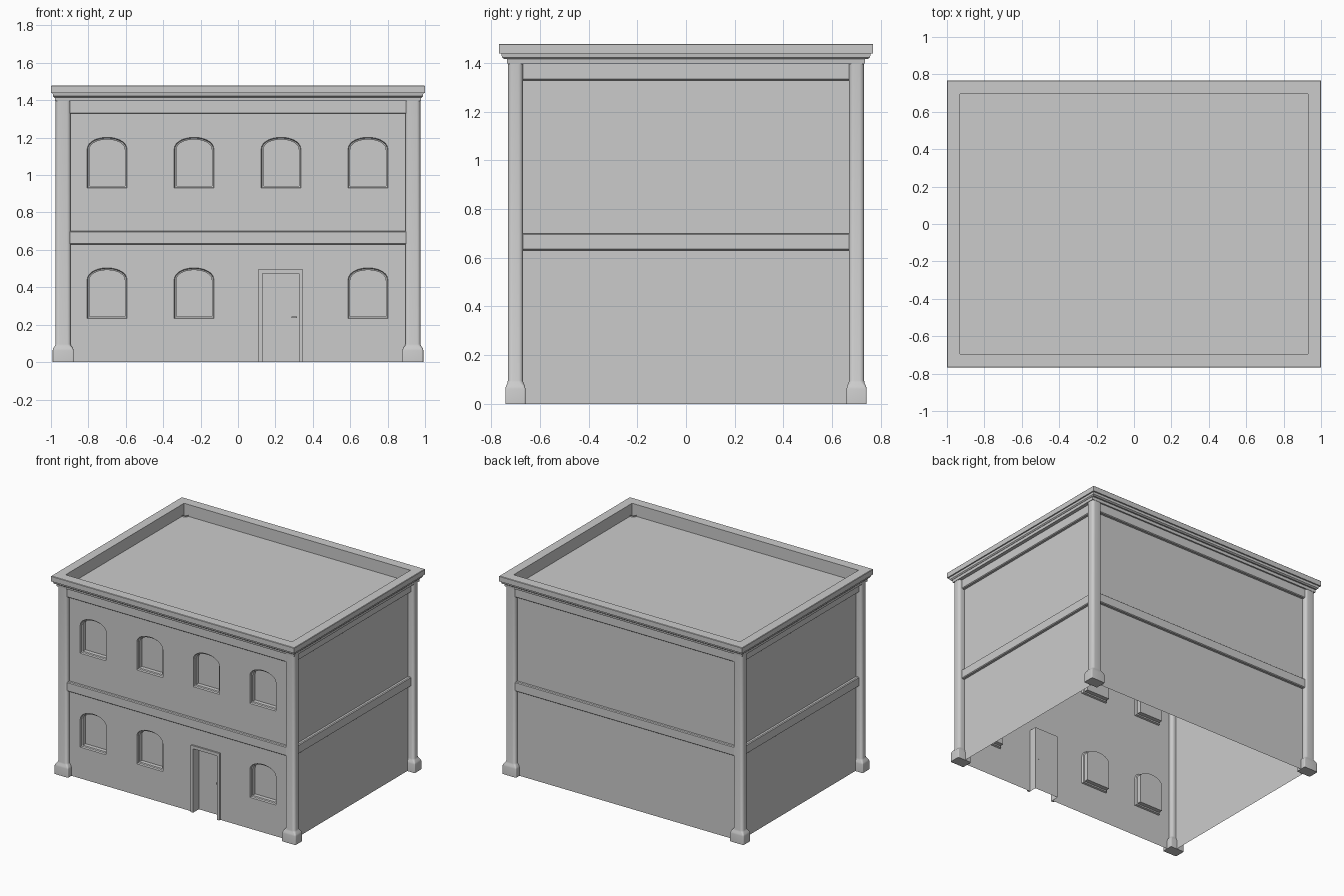
import bpy, bmesh, math

if "Cube" in bpy.data.objects:
    bpy.data.objects.remove(bpy.data.objects["Cube"])

WX, WY, ROOF = 0.93, 0.70, 1.39          # wall planes and roof height


def make(name, bm, smooth=False):
    bmesh.ops.remove_doubles(bm, verts=bm.verts, dist=1e-5)
    bmesh.ops.recalc_face_normals(bm, faces=bm.faces)
    me = bpy.data.meshes.new(name)
    bm.to_mesh(me)
    bm.free()
    ob = bpy.data.objects.new(name, me)
    bpy.context.collection.objects.link(ob)
    if smooth:
        bpy.ops.object.select_all(action='DESELECT')
        ob.select_set(True)
        bpy.context.view_layer.objects.active = ob
        bpy.ops.object.shade_smooth_by_angle(angle=math.radians(40))
    return ob


def loft(name, loops, start=False, end=False, smooth=False):
    """Skin closed loops of points in order, with optional caps."""
    bm = bmesh.new()
    rows = [[bm.verts.new(p) for p in lp] for lp in loops]
    for a, b in zip(rows, rows[1:]):
        for i in range(len(a)):
            j = (i + 1) % len(a)
            bm.faces.new((a[i], a[j], b[j], b[i]))
    if start:
        bm.faces.new(rows[0])
    if end:
        bm.faces.new(rows[-1])
    return make(name, bm, smooth)


def rect(x, y, z):
    return [(-x, -y, z), (x, -y, z), (x, y, z), (-x, y, z)]


def rounded(cx, cy, z, hx, hy, r, n=5):
    pts = []
    for k, (sx, sy) in enumerate(((1, 1), (-1, 1), (-1, -1), (1, -1))):
        for i in range(n + 1):
            a = (k + i / n) * math.pi / 2
            pts.append((cx + sx * (hx - r) + r * math.cos(a),
                        cy + sy * (hy - r) + r * math.sin(a), z))
    return pts


def arch(cx, z0, y, inset=0.0, n=14):
    """Window outline: straight sides under a half ellipse."""
    w, spring, rise = 0.107 - inset, z0 + 0.205, 0.067 - inset
    pts = [(cx - w, y, z0 + inset), (cx + w, y, z0 + inset)]
    for i in range(n + 1):
        a = math.pi * i / n
        pts.append((cx + w * math.cos(a), y, spring + rise * math.sin(a) ** 0.9
                    if 0 < i < n else spring))
    return pts


def box(name, lo, hi):
    (x0, y0, z0), (x1, y1, z1) = lo, hi
    q = [(x0, y0), (x1, y0), (x1, y1), (x0, y1)]
    return loft(name, [[(x, y, z0) for x, y in q], [(x, y, z1) for x, y in q]], True, True)


windows = [(x, 0.93) for x in (-0.70, -0.235, 0.23, 0.695)]
windows += [(x, 0.232) for x in (-0.70, -0.235, 0.695)]
D0, D1, DT = 0.13, 0.325, 0.474          # door opening

# front wall sheet with door notch and window holes
bm = bmesh.new()
outline = [(-WX, 0), (D0, 0), (D0, DT), (D1, DT), (D1, 0), (WX, 0), (WX, ROOF), (-WX, ROOF)]
loops = [[(x, -WY, z) for x, z in outline]] + [arch(x, z, -WY) for x, z in windows]
edges = []
for lp in loops:
    vs = [bm.verts.new(p) for p in lp]
    edges += [bm.edges.new((vs[i - 1], vs[i])) for i in range(len(vs))]
bmesh.ops.triangle_fill(bm, use_beauty=True, use_dissolve=False, edges=edges, normal=(0, -1, 0))
make("front_wall", bm)

# side and back wall sheets, open underneath
bm = bmesh.new()
path = [(WX, -WY), (WX, WY), (-WX, WY), (-WX, -WY)]
for (xa, ya), (xb, yb) in zip(path, path[1:]):
    bm.faces.new([bm.verts.new(p) for p in
                  ((xa, ya, 0), (xb, yb, 0), (xb, yb, ROOF), (xa, ya, ROOF))])
make("side_and_back_walls", bm)

# recessed windows
for i, (x, z) in enumerate(windows):
    loft(f"window_{i + 1}", [arch(x, z, -WY), arch(x, z, -WY + 0.012, 0.004),
                             arch(x, z, -WY + 0.015, 0.012),
                             arch(x, z, -WY + 0.045, 0.012)], end=True)

# door: jambs, leaf, raised frame, handle
bm = bmesh.new()
prof = [(D0, 0), (D0, DT), (D1, DT), (D1, 0)]
for (xa, za), (xb, zb) in zip(prof, prof[1:]):
    bm.faces.new([bm.verts.new(p) for p in
                  ((xa, -WY, za), (xb, -WY, zb), (xb, -WY + 0.055, zb), (xa, -WY + 0.055, za))])
bm.faces.new([bm.verts.new((x, -WY + 0.055, z)) for x, z in prof])
make("door", bm)
bm = bmesh.new()
frame = [(0.11, 0), (0.11, 0.497), (0.345, 0.497), (0.345, 0),
         (D1, 0), (D1, DT), (D0, DT), (D0, 0)]
f = bm.faces.new([bm.verts.new((x, -WY, z)) for x, z in frame])
ext = bmesh.ops.extrude_face_region(bm, geom=[f])
bmesh.ops.translate(bm, vec=(0, -0.012, 0),
                    verts=[v for v in ext["geom"] if isinstance(v, bmesh.types.BMVert)])
make("door_frame", bm)
box("door_handle", (0.285, -WY + 0.035, 0.235), (0.315, -WY + 0.056, 0.243))

# storey band and frieze around all walls
def band(name, z0, z1, d=0.022):
    loft(name, [rect(WX, WY, z0), rect(WX + d - 0.006, WY + d - 0.006, z0),
                rect(WX + d, WY + d, z0 + 0.005), rect(WX + d, WY + d, z1 - 0.005),
                rect(WX + d - 0.006, WY + d - 0.006, z1), rect(WX, WY, z1)])


band("storey_band", 0.63, 0.70)
band("frieze", 1.328, 1.40)

# corner columns with flared foot, mirrored to four corners
sections = [(0, 0.056, 0.041, 0.006), (0.062, 0.056, 0.041, 0.006),
            (0.074, 0.053, 0.039, 0.010), (0.086, 0.044, 0.033, 0.015),
            (0.096, 0.040, 0.031, 0.020), (1.40, 0.040, 0.031, 0.020)]
col = loft("corner_columns", [rounded(0.935, 0.70, *s) for s in sections], start=True, smooth=True)
mirror = col.modifiers.new("mirror", 'MIRROR')
mirror.use_axis = (True, True, False)

# roof deck and stepped cornice with parapet
loft("roof_deck", [rect(WX, 0.695, ROOF)], start=True)
loft("cornice", [rect(*p) for p in (
    (WX, 0.695, ROOF), (WX, 0.695, 1.478), (0.997, 0.765, 1.478), (1.0, 0.768, 1.475),
    (1.0, 0.768, 1.438), (0.991, 0.758, 1.438), (0.989, 0.755, 1.422),
    (0.982, 0.745, 1.415), (0.980, 0.735, 1.415), (0.978, 0.733, 1.395), (WX, WY, 1.395))])
